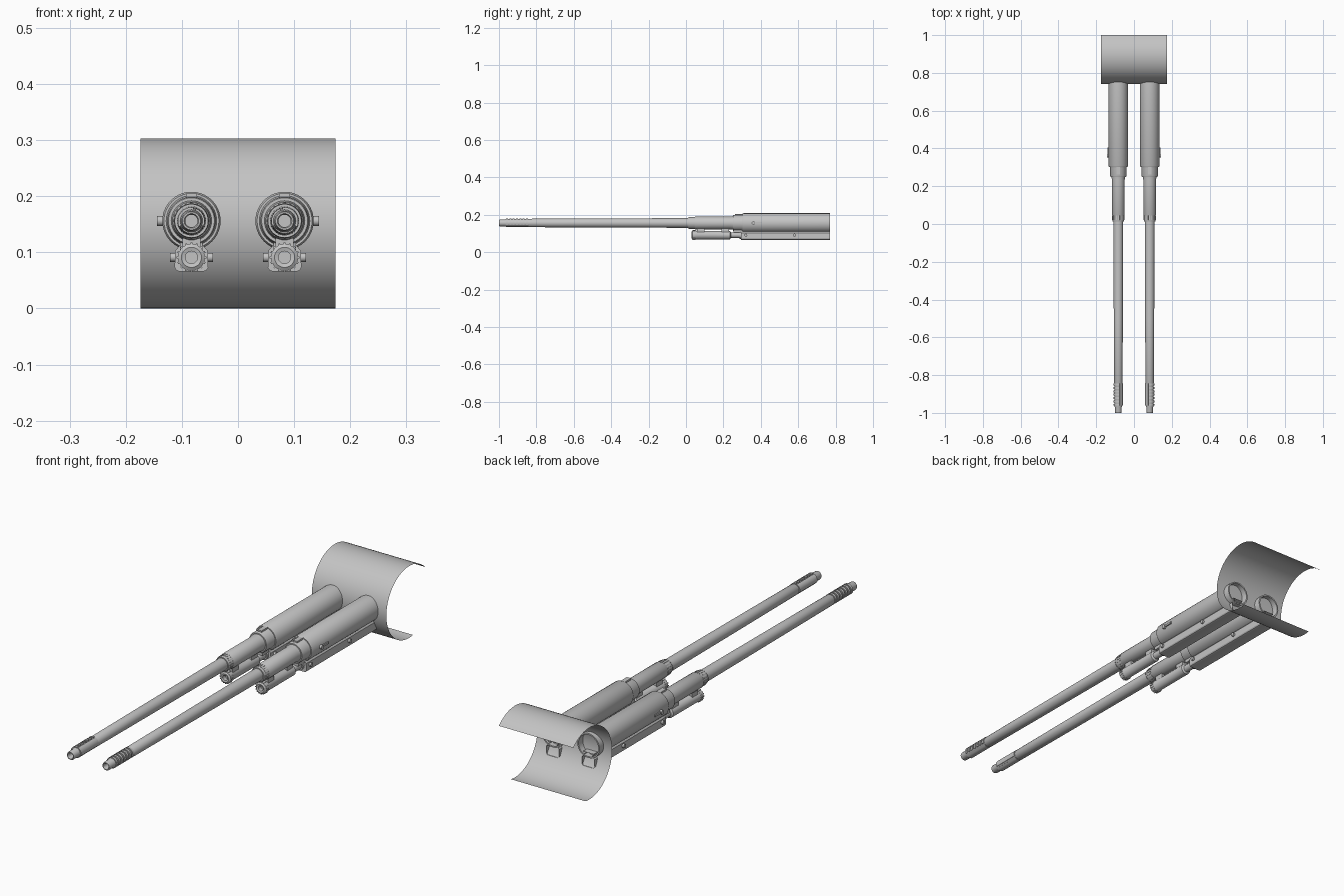
import bpy, bmesh, math

if "Cube" in bpy.data.objects:
    bpy.data.objects.remove(bpy.data.objects["Cube"])

AX, AZ = 0.083, 0.156      # main barrel axis (mirrored to -x)
CZ = 0.091                 # lower barrel axis height

metal = bpy.data.materials.new("grey metal")
metal.diffuse_color = (0.55, 0.55, 0.55, 1)
metal.use_nodes = True
metal.node_tree.nodes["Principled BSDF"].inputs["Base Color"].default_value = metal.diffuse_color


def finish(name, bm, mirror=True, normals=True):
    if normals:
        bmesh.ops.recalc_face_normals(bm, faces=bm.faces)
    me = bpy.data.meshes.new(name)
    bm.to_mesh(me)
    bm.free()
    me.materials.append(metal)
    ob = bpy.data.objects.new(name, me)
    bpy.context.collection.objects.link(ob)
    if mirror:
        ob.modifiers.new("mirror", 'MIRROR').use_mirror_merge = False
    bpy.ops.object.select_all(action='DESELECT')
    ob.select_set(True)
    bpy.context.view_layer.objects.active = ob
    bpy.ops.object.shade_smooth_by_angle(angle=math.radians(32))
    return ob


def lathe(name, profile, z, seg=32):
    """Revolve (y, radius) points around an axis along y."""
    bm = bmesh.new()
    rings = []
    for y, r in profile:
        if r == 0:
            rings.append([bm.verts.new((AX, y, z))] * seg)
        else:
            rings.append([bm.verts.new((AX + r * math.cos(2 * math.pi * i / seg), y,
                                        z + r * math.sin(2 * math.pi * i / seg))) for i in range(seg)])
    for a, b in zip(rings, rings[1:]):
        for i in range(seg):
            j = (i + 1) % seg
            vs = list(dict.fromkeys((a[i], a[j], b[j], b[i])))
            bm.faces.new(vs)
    return finish(name, bm)


def extrude(bm, pts, y0, y1):
    """Prism along y from (x, z) points; returns the rear face."""
    a = [bm.verts.new((x, y0, z)) for x, z in pts]
    b = [bm.verts.new((x, y1, z)) for x, z in pts]
    n = len(pts)
    for i in range(n):
        bm.faces.new((a[i], a[(i + 1) % n], b[(i + 1) % n], b[i]))
    bm.faces.new(a)
    return bm.faces.new(b)


def arc_band(bm, z, r0, r1, y0, y1, d0, d1, n=8):
    """Solid part of a ring, between angles d0 and d1 in degrees."""
    an = [math.radians(d0 + (d1 - d0) * i / n) for i in range(n + 1)]
    pts = [(AX + r1 * math.cos(t), z + r1 * math.sin(t)) for t in an]
    pts += [(AX + r0 * math.cos(t), z + r0 * math.sin(t)) for t in reversed(an)]
    extrude(bm, pts, y0, y1)


def box(bm, x0, x1, y0, y1, z0, z1):
    extrude(bm, [(x0, z0), (x1, z0), (x1, z1), (x0, z1)], y0, y1)


def knob(bm, x0, x1, y, z, r, n=12):
    """Short pin along x."""
    rings = [[bm.verts.new((x, y + r * math.cos(2 * math.pi * i / n),
                            z + r * math.sin(2 * math.pi * i / n))) for i in range(n)] for x in (x0, x1)]
    for i in range(n):
        j = (i + 1) % n
        bm.faces.new((rings[0][i], rings[0][j], rings[1][j], rings[1][i]))
    for r_ in rings:
        bm.faces.new(r_)


# curved mantlet: thin open sheet
bm = bmesh.new()
R, prev = 0.1515, None
for i in range(48):
    t = math.radians(-100 + 5 * i)
    y, z = 0.893 - R * math.cos(t), R + R * math.sin(t)
    cur = [bm.verts.new((x, y, z)) for x in (-0.174, 0.174)]
    if prev:
        bm.faces.new((prev[0], prev[1], cur[1], cur[0]))
    prev = cur
finish("curved_mantlet", bm, mirror=False, normals=False)

# main barrel with open bore
lathe("main_barrel", [(-0.85, 0), (-0.85, 0.011), (-0.995, 0.011), (-1.0, 0.013), (-1.0, 0.016),
                      (-0.995, 0.018), (-0.97, 0.018), (-0.965, 0.020), (-0.845, 0.020),
                      (-0.84, 0.0225), (-0.5, 0.024), (0.012, 0.026), (0.012, 0.03)], AZ)
# stepped sleeve, hollow at the rear
lathe("barrel_sleeve", [(0.012, 0.024), (0.012, 0.029), (0.017, 0.031), (0.045, 0.031), (0.05, 0.034),
                        (0.235, 0.034), (0.25, 0.036), (0.25, 0.041), (0.255, 0.043), (0.295, 0.043),
                        (0.302, 0.045), (0.302, 0.049), (0.308, 0.052), (0.77, 0.052),
                        (0.77, 0.046), (0.66, 0.046), (0.66, 0)], AZ, 40)

# muzzle brake ribs on the outer side, long panel on the inner side
bm = bmesh.new()
for i in range(7):
    y = -0.962 + i * 0.0178
    arc_band(bm, AZ, 0.018, 0.0245, y, y + 0.010, -25, 100)
arc_band(bm, AZ, 0.018, 0.0235, -0.962, -0.845, 110, 205)
arc_band(bm, AZ, 0.018, 0.0225, -0.962, -0.845, 225, 315)
finish("muzzle_brake_ribs", bm)

# bolt rings on the collar and on the lower barrel flange
bm = bmesh.new()
for z, r, y0, y1, n in ((AZ, 0.0325, 0.022, 0.046, 20), (CZ, 0.0265, 0.034, 0.052, 16)):
    for i in range(n):
        d = 360 * i / n
        arc_band(bm, z, r - 0.006, r, y0, y1, d - 4, d + 4, 2)
finish("collar_bolts", bm)

# lower barrel
lathe("lower_barrel", [(0.05, 0), (0.05, 0.011), (0.032, 0.011), (0.030, 0.018), (0.034, 0.024),
                       (0.055, 0.024), (0.06, 0.0225), (0.235, 0.0225), (0.24, 0.015),
                       (0.285, 0.015), (0.285, 0.020), (0.31, 0.020)], CZ, 28)

# lower housing with rear pocket
bm = bmesh.new()
half = [(0.025, 0.126), (0.019, 0.117), (0.021, 0.112), (0.029, 0.103), (0.030, 0.073), (0.027, 0.068),
        (0.022, 0.066)]
pts = [(AX + x, z) for x, z in half] + [(AX - x, z) for x, z in reversed(half)]
rear = extrude(bm, pts, 0.295, 0.77)
bmesh.ops.recalc_face_normals(bm, faces=bm.faces)
bmesh.ops.inset_region(bm, faces=[rear], thickness=0.005)
bmesh.ops.translate(bm, verts=rear.verts, vec=(0, -0.06, 0))
finish("lower_housing", bm)

# bracket between the sleeve and the lower barrel
bm = bmesh.new()
box(bm, AX - 0.016, AX + 0.016, 0.06, 0.10, 0.104, 0.13)
box(bm, AX - 0.014, AX + 0.014, 0.19, 0.23, 0.104, 0.13)
box(bm, AX - 0.020, AX + 0.020, 0.255, 0.297, 0.104, 0.125)
finish("barrel_brackets", bm)

# side pins, top key and outer lever
bm = bmesh.new()
for s in (-1, 1):
    for y in (0.32, 0.58):
        knob(bm, AX + s * 0.027, AX + s * 0.038, y, CZ, 0.008)
finish("housing_pins", bm)

bm = bmesh.new()
box(bm, AX - 0.010, AX + 0.010, 0.262, 0.306, 0.194, 0.2045)
finish("top_key", bm)

bm = bmesh.new()
knob(bm, AX + 0.048, AX + 0.061, 0.36, AZ, 0.009)
box(bm, AX + 0.053, AX + 0.058, 0.36, 0.405, AZ - 0.003, AZ + 0.005)
finish("side_lever", bm)
